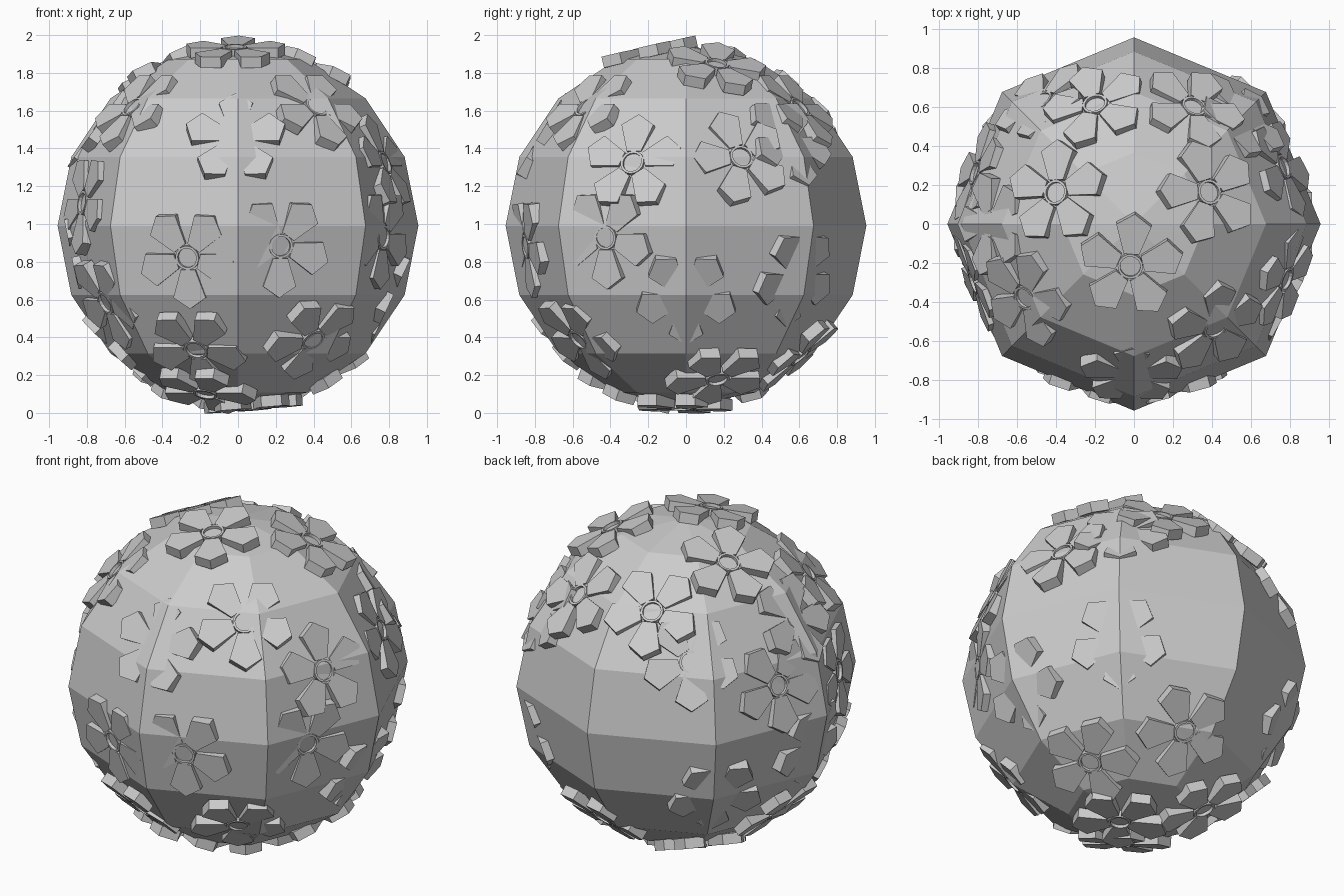
import bpy
import bmesh
from math import cos, sin, radians, pi
from mathutils import Matrix, Vector

cube = bpy.data.objects.get("Cube")
if cube:
    bpy.data.objects.remove(cube, do_unlink=True)

CENTRE = Vector((0, 0, 0.99))
RADIUS = 0.955
THICK = 0.06

grey = bpy.data.materials.new("plain grey")
grey.use_nodes = True
colour = (0.6, 0.6, 0.6, 1)
grey.diffuse_color = colour
grey.node_tree.nodes["Principled BSDF"].inputs["Base Color"].default_value = colour


def mesh_from(bm, name):
    bmesh.ops.recalc_face_normals(bm, faces=bm.faces)
    mesh = bpy.data.meshes.new(name)
    bm.to_mesh(mesh)
    bm.free()
    mesh.materials.append(grey)
    return mesh


def place(mesh, name, matrix):
    obj = bpy.data.objects.new(name, mesh)
    obj.matrix_world = matrix
    bpy.context.collection.objects.link(obj)
    return obj


def prism(bm, outline, low, high):
    """Extrude a flat outline from one height to another."""
    face = bm.faces.new([bm.verts.new((x, y, low)) for x, y in outline])
    grown = bmesh.ops.extrude_face_region(bm, geom=[face])["geom"]
    tops = [v for v in grown if isinstance(v, bmesh.types.BMVert)]
    bmesh.ops.translate(bm, verts=tops, vec=(0, 0, high - low))


def circle(radius, sides=16):
    return [(radius * cos(2 * pi * i / sides), radius * sin(2 * pi * i / sides))
            for i in range(sides)]


def flower_mesh():
    bm = bmesh.new()
    # five pentagonal petals, the first pointing along local y
    petal = [(-0.04, 0.065), (0.04, 0.065), (0.09, 0.215), (0, 0.275), (-0.09, 0.215)]
    for i in range(5):
        a = 2 * pi * i / 5
        prism(bm, [(x * cos(a) - y * sin(a), x * sin(a) + y * cos(a)) for x, y in petal],
              -THICK, 0)
    # sunken centre with a thin raised rim
    prism(bm, circle(0.055), -THICK, -0.015)
    rings = [[bm.verts.new((x, y, z)) for x, y in circle(r)]
             for r, z in ((0.065, -THICK), (0.065, 0.003), (0.052, 0.003), (0.052, -THICK))]
    for k, ring in enumerate(rings):
        after = rings[(k + 1) % len(rings)]
        for i in range(len(ring)):
            j = (i + 1) % len(ring)
            bm.faces.new((ring[i], ring[j], after[j], after[i]))
    return mesh_from(bm, "flower")


# faceted ball
bm = bmesh.new()
bmesh.ops.create_uvsphere(bm, u_segments=8, v_segments=8, radius=RADIUS)
place(mesh_from(bm, "ball"), "ball", Matrix.Translation(CENTRE))

# flowers: (azimuth, elevation) in degrees, grouped by the turn of the petals
groups = {
    0: [(-95, 77), (-91, 31), (-20, 22)],
    18: [(21, 24)],
    40: [(158, 63)],
    49: [(23, 64)],
    36: [
        # upper half
        (-52, 43), (-146, 43), (45, 30), (108, 46), (63, 43), (127, 29),
        (162, 16), (-160, 8), (180, 36),
        # middle
        (-75, -7), (-108, -11), (-29, -4), (44, -18), (0, -25), (137, -25),
        (-151, -27), (178, -12),
        # underside
        (-110, -45), (-55, -41), (77, -48), (20, -59), (175, -45),
        (140, -66), (-119, -68), (-20, -85),
    ],
}
flower = flower_mesh()
for turn, spots in groups.items():
    for azimuth, elevation in spots:
        a, e = radians(azimuth), radians(elevation)
        out = Vector((cos(a) * cos(e), sin(a) * cos(e), sin(e)))
        side = Vector((-sin(a), cos(a), 0))
        up = out.cross(side)
        basis = Matrix((side, up, out)).transposed().to_4x4()
        # flowers sit deeper near the equator
        depth = 0.885 + 0.09 * out.z ** 2
        place(flower, "flower",
              Matrix.Translation(CENTRE + out * depth) @ basis
              @ Matrix.Rotation(radians(turn), 4, "Z"))
